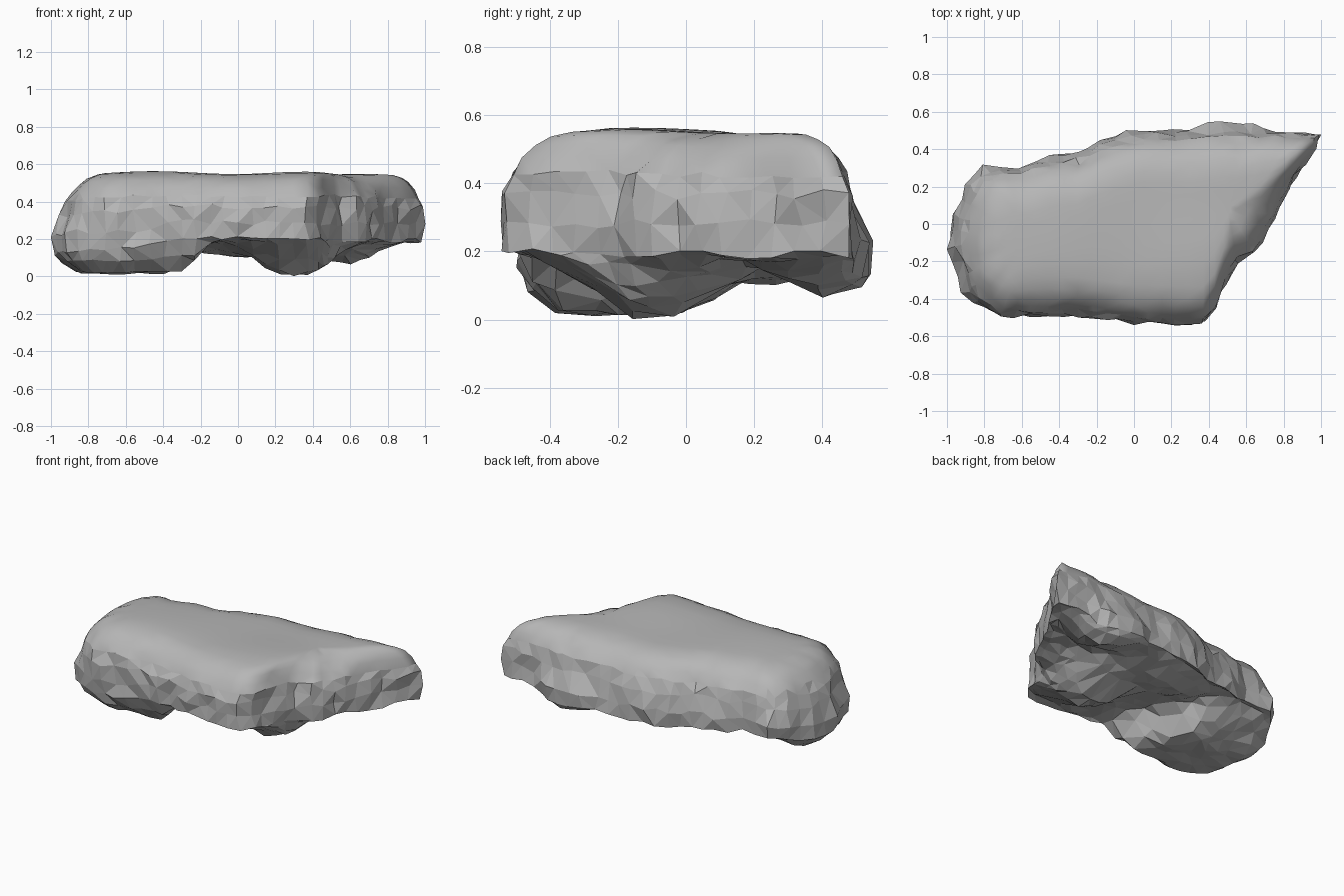
import bpy, bmesh, math, random
from mathutils import Vector

cube = bpy.data.objects.get("Cube")
if cube:
    bpy.data.objects.remove(cube, do_unlink=True)
random.seed(4)

# Plan outline of the slab, counter-clockwise from the pointed tip
OUTLINE = [(.99, .48), (.84, .485), (.56, .52), (.47, .53), (.3, .505), (.05, .515), (-.18, .45),
           (-.3, .38), (-.45, .37), (-.62, .31), (-.8, .31), (-.9, .22), (-.97, .05),
           (-.99, -.12), (-.92, -.38), (-.72, -.5), (-.3, -.49), (0, -.53), (.37, -.54),
           (.43, -.47), (.48, -.33), (.55, -.2), (.64, -.16), (.72, -.03), (.82, .18), (.97, .41)]


def resample(points, step):
    """Split each outline edge into pieces of roughly the given length."""
    result = []
    for i, p in enumerate(points):
        a, b = Vector(p), Vector(points[(i + 1) % len(points)])
        n = max(1, round((b - a).length / step))
        result += [a.lerp(b, j / n) for j in range(n)]
    return result


def ramp(a, b, v):
    t = min(1, max(0, (v - a) / (b - a)))
    return t * t * (3 - 2 * t)


def bump(x, y, cx, cy, sx, sy):
    return math.exp(-(((x - cx) / sx) ** 2 + ((y - cy) / sy) ** 2) / 2)


# Heights of the worn top, the lower rim and the lumpy underside
def top_z(x, y):
    return (.538 + .025 * bump(x, y, -.45, -.15, .25, .25) + .022 * bump(x, y, .35, -.2, .2, .2)
            + .01 * bump(x, y, .7, .35, .25, .2) - .03 * ramp(-.7, -1, x))


def under_z(x, y):
    foot = .19 * ramp(-.28, -.46, x + .45 * y) * (1 - .75 * ramp(-.05, .3, y))
    keel = .22 * bump(x, y, .3, -.08, .19, .18)
    heel = .14 * bump(x, y, .56, .43, .19, .15)
    ridge = .105 * bump(x, y, .05, .22, .3, .2)
    return max(.005, .21 - max(foot, keel, heel, ridge))


def rim_z(x, y):
    back = ramp(.2, .42, y) * ramp(.85, .6, x)
    front_foot = ramp(-.35, -.55, x) * ramp(0, -.3, y)
    left_end = ramp(-.75, -1, x)
    return .205 - .015 * ramp(.4, .6, x) - .07 * back - max(.06 * front_foot, .09 * left_end)


def upper_side_z(x, y):
    return .5 * (top_z(x, y) + rim_z(x, y))


def lower_side_z(x, y):
    return .25 * top_z(x, y) + .75 * rim_z(x, y)


def break_z(x, y):
    return .5 * (rim_z(x, y) + under_z(x, y))


def inset(p, distance, k=1):
    """Move an outline point towards the spine of the slab."""
    spine = Vector((min(.5, max(-.55, p.x)), 0))
    spine.y = -.08 + .17 * (spine.x + .55)
    d = p - spine
    return spine + d * (1 - distance / d.length) * k


# Rings from the top middle, over the rim, to the underside:
# inset distance, shrink, height rule, height offset, roughness
RINGS = [(.21, .1, top_z, 0, 0), (.21, .4, top_z, 0, 0), (.21, .7, top_z, 0, 0),
         (.205, 1, top_z, -.004, .002), (.145, 1, top_z, -.017, .003), (.1, 1, top_z, -.038, .004),
         (.058, 1, top_z, -.075, .006), (.026, 1, top_z, -.12, .011),
         (.004, 1, upper_side_z, 0, .015), (.004, 1, lower_side_z, 0, .017),
         (.01, 1, rim_z, 0, .013),
         (.045, 1, break_z, 0, .013), (.125, 1, under_z, 0, .01),
         (.16, .75, under_z, 0, .01), (.16, .5, under_z, 0, .01), (.16, .25, under_z, 0, .008)]
SIDE, BREAK = 8, 11

outline = resample(OUTLINE, .08)
bm = bmesh.new()
rings = []
for number, (dist, k, rule, offset, rough) in enumerate(RINGS):
    ring = []
    for p in outline:
        # The left end and the back lean in, and the heel bulges low down
        if number < 3:
            lean = 0
        elif number <= SIDE:
            lean = .04 * ramp(-.7, -1, p.x) + .03 * ramp(.2, .4, p.y) * ramp(.8, .6, p.x)
        else:
            lean = -.035 * bump(p.x, p.y, .48, .52, .12, .1)
        q = inset(p, dist + lean, k)
        shake = Vector([random.uniform(-rough, rough) for _ in range(3)])
        v = Vector((q.x, q.y, rule(q.x, q.y) + offset)) + shake
        v.z = max(0, v.z)
        ring.append(bm.verts.new(v))
    rings.append(ring)

# Skin the rings and close both ends
count = len(outline)
for upper, lower in zip(rings, rings[1:]):
    for i in range(count):
        j = (i + 1) % count
        bm.faces.new((upper[i], lower[i], lower[j], upper[j]))
bm.faces.new(rings[0])
bm.faces.new(rings[-1][::-1])
bmesh.ops.triangulate(bm, faces=bm.faces[:])

# Merge crowded points below into broad broken facets
underside = [v for ring in rings[BREAK:] for v in ring]
bmesh.ops.remove_doubles(bm, verts=underside, dist=.05)
bmesh.ops.recalc_face_normals(bm, faces=bm.faces[:])

# Worn top is smooth, broken sides and underside are faceted
for f in bm.faces:
    f.smooth = f.calc_center_median().z > .43

mesh = bpy.data.meshes.new("rock_slab")
bm.to_mesh(mesh)
bm.free()
slab = bpy.data.objects.new("rock_slab", mesh)
bpy.context.collection.objects.link(slab)

stone = bpy.data.materials.new("stone_grey")
stone.use_nodes = True
colour = (.47, .47, .47, 1)
stone.diffuse_color = colour
stone.node_tree.nodes["Principled BSDF"].inputs["Base Color"].default_value = colour
mesh.materials.append(stone)
